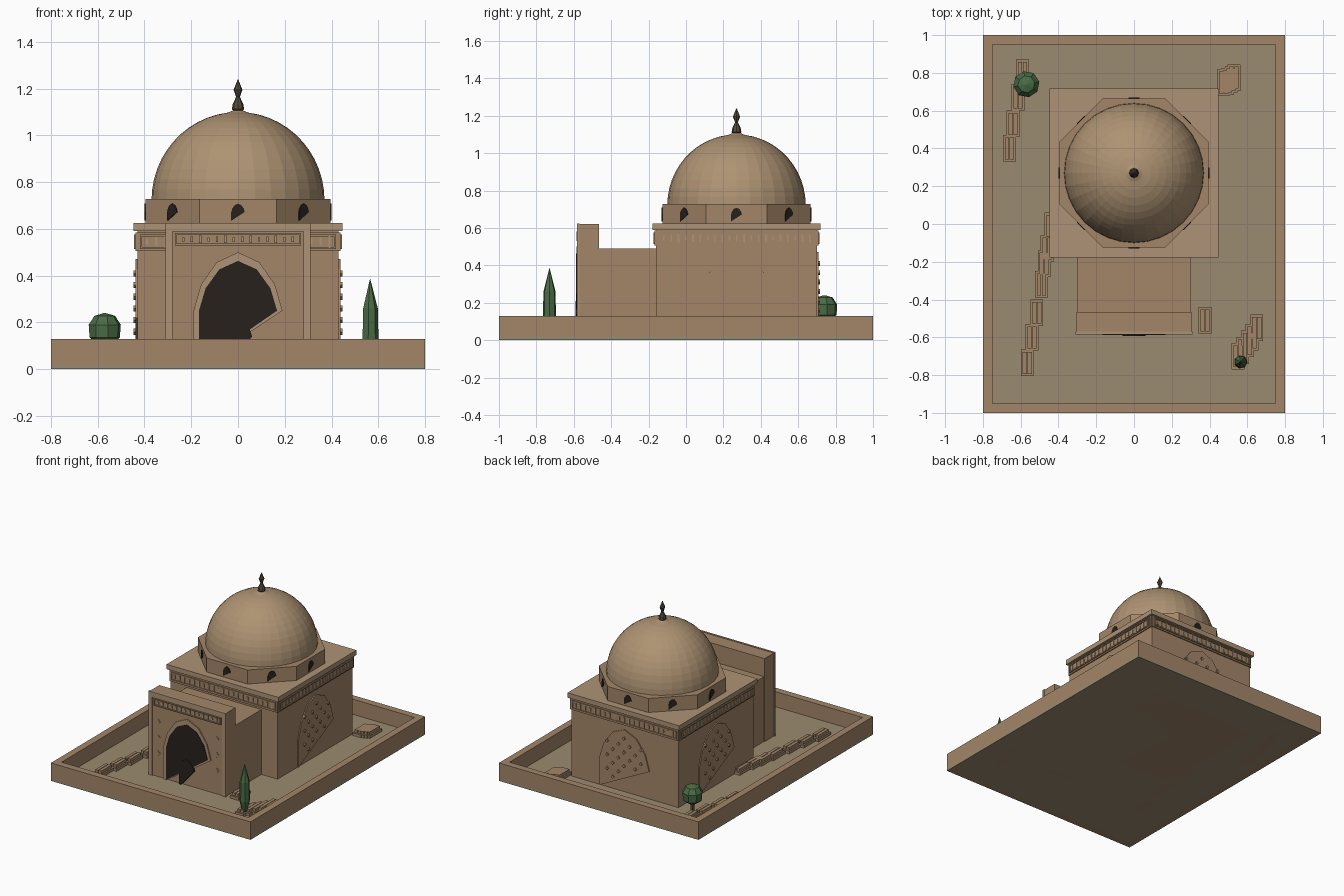
import bpy, bmesh, math
from mathutils import Matrix

if "Cube" in bpy.data.objects:
    bpy.data.objects.remove(bpy.data.objects["Cube"])


def material(name, rgb):
    m = bpy.data.materials.new(name)
    m.diffuse_color = (*rgb, 1)
    m.use_nodes = True
    m.node_tree.nodes["Principled BSDF"].inputs["Base Color"].default_value = m.diffuse_color
    return m


BRICK = material("brick", (0.37, 0.24, 0.14))
TRIM = material("trim", (0.42, 0.29, 0.18))
DOME = material("dome_plaster", (0.42, 0.29, 0.17))
EARTH = material("earth", (0.33, 0.26, 0.16))
DARK = material("dark", (0.02, 0.015, 0.012))
METAL = material("metal", (0.09, 0.07, 0.045))
GREEN = material("leaves", (0.07, 0.15, 0.06))
BARK = material("bark", (0.12, 0.08, 0.05))
CY = 0.27  # centre of the domed room along y


def prism(bm, pts, d0, d1, M=Matrix()):
    """Extrude an (x, z) outline outward, from y = -d0 to y = -d1."""
    a = [bm.verts.new(M @ Matrix.Translation((x, -d0, z)).translation) for x, z in pts]
    b = [bm.verts.new(M @ Matrix.Translation((x, -d1, z)).translation) for x, z in pts]
    bm.faces.new(a)
    bm.faces.new(b[::-1])
    for i in range(len(pts)):
        j = (i + 1) % len(pts)
        bm.faces.new((a[i], b[i], b[j], a[j]))


def box(bm, x0, x1, y0, y1, z0, z1, M=Matrix()):
    prism(bm, [(x0, z0), (x1, z0), (x1, z1), (x0, z1)], -y1, -y0, M)


def lathe(bm, profile, n, x, y, turn=0.0):
    rings = []
    for r, z in profile:
        rings.append([bm.verts.new((x + r * math.cos(turn + math.tau * i / n),
                                    y + r * math.sin(turn + math.tau * i / n), z)) for i in range(n)])
    for p, q in zip(rings, rings[1:]):
        for i in range(n):
            j = (i + 1) % n
            bm.faces.new((p[i], p[j], q[j], q[i]))
    bm.faces.new(rings[0][::-1])
    bm.faces.new(rings[-1])


def finish(name, bm, mat):
    bmesh.ops.recalc_face_normals(bm, faces=bm.faces)
    me = bpy.data.meshes.new(name)
    bm.to_mesh(me)
    bm.free()
    me.materials.append(mat)
    ob = bpy.data.objects.new(name, me)
    bpy.context.collection.objects.link(ob)


def boxes(name, mat, *dims):
    bm = bmesh.new()
    for d in dims:
        box(bm, *d)
    finish(name, bm, mat)


def arch(w, z0, zs, zt):
    """Pointed arch outline, broken off diagonally at the lower right."""
    h = zt - zs
    half = [(1, 0), (0.83, 0.45), (0.48, 0.83)]
    return ([(-w, z0)] + [(-w * u, zs + h * v) for u, v in half] + [(0, zt)]
            + [(w * u, zs + h * v) for u, v in half[::-1]])


def side(k, n=4):
    return Matrix.Translation((0, CY, 0)) @ Matrix.Rotation(math.tau * k / n, 4, "Z")


def diamond(u, z, r):
    return [(u - r, z), (u, z - r), (u + r, z), (u, z + r)]


# Courtyard floor and enclosing wall
boxes("courtyard_floor", EARTH, (-0.8, 0.8, -1, 1, 0, 0.02))
boxes("courtyard_wall", BRICK,
      (-0.8, 0.8, -1, -0.95, 0, 0.13), (-0.8, 0.8, 0.95, 1, 0, 0.13),
      (-0.8, -0.75, -0.95, 0.95, 0, 0.13), (0.75, 0.8, -0.95, 0.95, 0, 0.13))

# Domed room, cornice, passage and entrance block
boxes("room", BRICK, (-0.43, 0.43, CY - 0.43, CY + 0.43, 0, 0.59))
boxes("room_cornice", TRIM, (-0.448, 0.448, CY - 0.448, CY + 0.448, 0.59, 0.625))
boxes("passage", BRICK, (-0.3, 0.3, -0.47, -0.15, 0, 0.49))
boxes("portal", BRICK, (-0.305, 0.305, -0.577, -0.465, 0, 0.622))
boxes("portal_frame", TRIM,
      (-0.31, -0.28, -0.584, -0.57, 0, 0.625), (0.28, 0.31, -0.584, -0.57, 0, 0.625),
      (-0.28, 0.28, -0.584, -0.57, 0.588, 0.625))

# Frieze on the four room walls: band, border strips, small blocks
band, strip, blocks = bmesh.new(), bmesh.new(), bmesh.new()
for k in range(4):
    M = side(k)
    box(band, -0.432, 0.432, -0.438, -0.42, 0.505, 0.585, M)
    for z in (0.515, 0.568):
        box(strip, -0.415, 0.415, -0.445, -0.43, z, z + 0.008, M)
    for s in (-1, 1):
        box(strip, s * 0.415 - 0.004, s * 0.415 + 0.004, -0.445, -0.43, 0.515, 0.576, M)
    for i in range(21):
        h = 0.013 + 0.006 * (i % 3)
        box(blocks, -0.393 + i * 0.039, -0.384 + i * 0.039, -0.443, -0.43, 0.546 - h, 0.546 + h, M)
# Matching frieze on the portal
for z in (0.53, 0.575):
    box(strip, -0.27, 0.27, -0.585, -0.57, z, z + 0.007)
for s in (-1, 1):
    box(strip, s * 0.266 - 0.004, s * 0.266 + 0.004, -0.585, -0.57, 0.53, 0.582)
for i in range(14):
    h = 0.008 + 0.004 * (i % 3)
    box(blocks, -0.239 + i * 0.036, -0.229 + i * 0.036, -0.584, -0.57, 0.555 - h, 0.555 + h)
finish("frieze_band", band, BRICK)
finish("frieze_border", strip, BRICK)
finish("frieze_blocks", blocks, TRIM)

# Arched panels with diamond studs on right, back and left walls
panel, studs = bmesh.new(), bmesh.new()
for k in (1, 2, 3):
    M = side(k)
    prism(panel, arch(0.2, 0.02, 0.22, 0.472), 0.42, 0.438, M)
    for row in range(7):
        for col in range(-2, 3):
            u, z = col * 0.09 + 0.045 * (row % 2), 0.11 + row * 0.05
            top = 0.22 + 0.2 * math.sqrt(max(0, 1 - (u / 0.2) ** 2))
            if abs(u) < 0.17 and z < top and z > 0.15 + 0.5 * u:
                prism(studs, diamond(u, z, 0.013), 0.43, 0.446, M)
for s in (-1, 1):
    for z in (0.19, 0.305, 0.42):
        prism(studs, diamond(s * 0.235, z, 0.018), 0.57, 0.582)
finish("wall_arch_panels", panel, BRICK)
finish("diamond_studs", studs, BRICK)

# Entrance arch, opening and small door
for name, mat, pts, d in (
        ("entrance_surround", TRIM, arch(0.19, 0.0, 0.25, 0.5), 0.585),
        ("entrance_opening", DARK, arch(0.167, 0.02, 0.25, 0.463), 0.588),
        ("entrance_door", DARK, arch(0.06, 0.0, 0.14, 0.21), 0.592)):
    bm = bmesh.new()
    prism(bm, pts, 0.57, d)
    finish(name, bm, mat)

# Octagonal drum with a window on every face
bm = bmesh.new()
R = 0.395 / math.cos(math.pi / 8)
lathe(bm, [(R, 0.62), (R, 0.727)], 8, 0, CY, math.pi / 8)
finish("drum", bm, BRICK)
bm = bmesh.new()
for k in range(8):
    prism(bm, arch(0.029, 0.635, 0.672, 0.708), 0.385, 0.4, side(k, 8))
finish("drum_windows", bm, DARK)

# Dome and finial
bm = bmesh.new()
prof = [(0.37 * math.cos(a), 0.722 + 0.378 * math.sin(a))
        for a in (math.pi / 2 * i / 13 for i in range(13))]
lathe(bm, prof + [(0.004, 1.113)], 32, 0, CY)
finish("dome", bm, DOME)
bm = bmesh.new()
lathe(bm, [(0.012, 1.095), (0.026, 1.112), (0.023, 1.132), (0.008, 1.165),
           (0.019, 1.195), (0.001, 1.24)], 8, 0, CY)
finish("finial", bm, METAL)

# Rows of stepped stone slabs in the courtyard
slabs = [(-0.59, 0.80), (-0.615, 0.67), (-0.64, 0.53), (-0.66, 0.40),
         (-0.44, -0.01), (-0.46, -0.13), (-0.475, -0.21), (-0.49, -0.32),
         (-0.515, -0.47), (-0.54, -0.60), (-0.565, -0.735),
         (0.475, 0.75), (0.495, 0.755), (0.515, 0.765), (0.53, 0.775), (0.375, -0.51),
         (0.65, -0.55), (0.625, -0.60), (0.60, -0.635), (0.575, -0.67), (0.55, -0.70)]
low, high = bmesh.new(), bmesh.new()
for x, y in slabs:
    box(low, x - 0.034, x + 0.034, y - 0.07, y + 0.07, 0, 0.04)
    for s in (-1, 1):
        box(high, x + s * 0.013 - 0.011, x + s * 0.013 + 0.011, y - 0.058, y + 0.058, 0.035, 0.06)
finish("slab_bases", low, BRICK)
finish("slab_tops", high, BRICK)

# Round bush and tall narrow tree
bm = bmesh.new()
lathe(bm, [(0.014, 0), (0.014, 0.13)], 6, -0.57, 0.74)
lathe(bm, [(0.01, 0), (0.01, 0.07)], 6, 0.565, -0.73)
finish("trunks", bm, BARK)
bm = bmesh.new()
lathe(bm, [(0.025, 0.105), (0.066, 0.135), (0.07, 0.19), (0.045, 0.228), (0.004, 0.24)], 8, -0.57, 0.74, 0.2)
finish("bush", bm, GREEN)
bm = bmesh.new()
lathe(bm, [(0.018, 0.045), (0.036, 0.12), (0.033, 0.26), (0.001, 0.385)], 7, 0.565, -0.73)
finish("narrow_tree", bm, GREEN)
